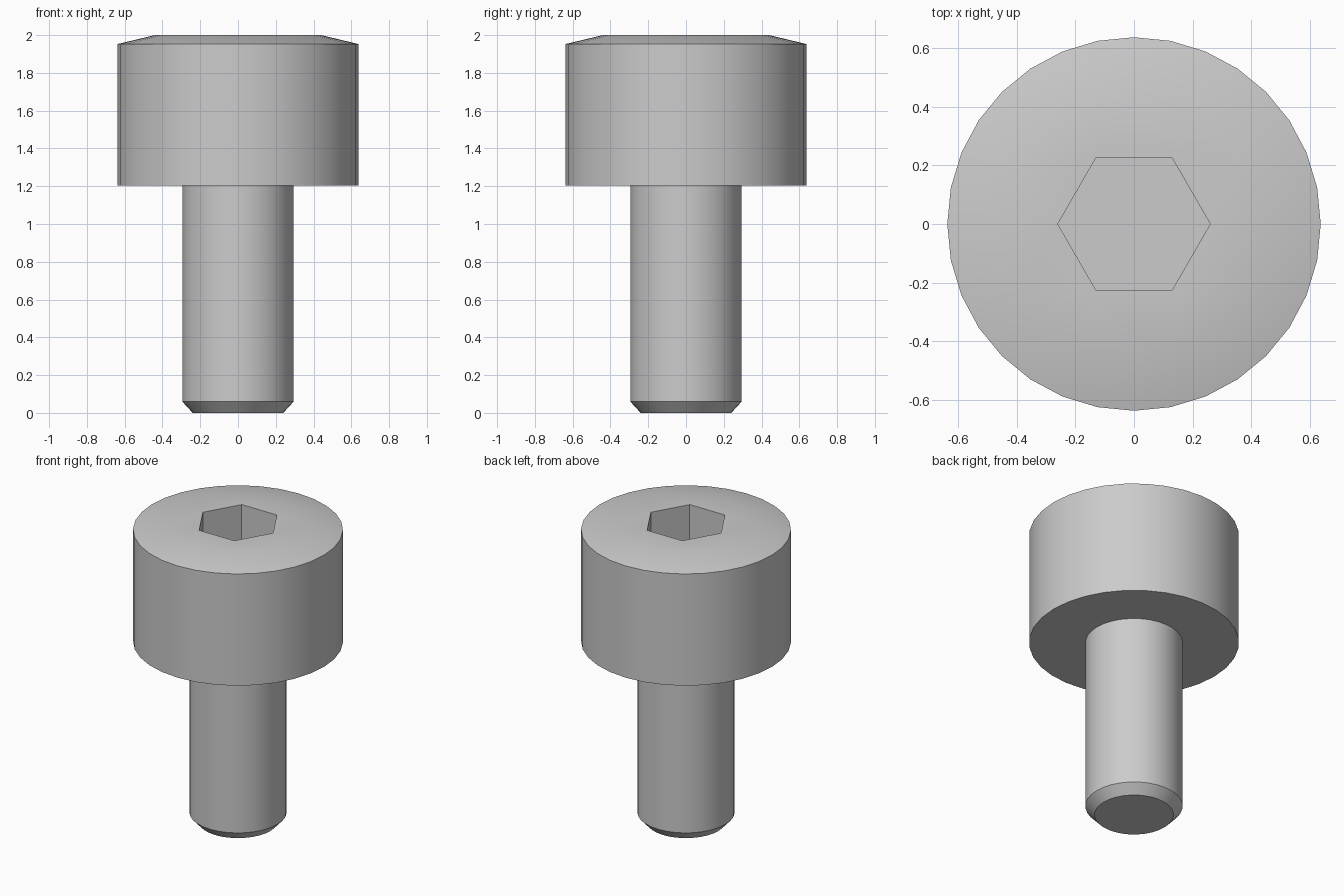
import bpy, bmesh, math

cube = bpy.data.objects.get("Cube")
if cube:
    bpy.data.objects.remove(cube, do_unlink=True)

SEGMENTS = 32

steel = bpy.data.materials.new("grey_steel")
steel.use_nodes = True
colour = (0.6, 0.6, 0.6, 1)
steel.diffuse_color = colour
steel.node_tree.nodes["Principled BSDF"].inputs["Base Color"].default_value = colour


def ring(bm, radius, z, sides=SEGMENTS):
    """Horizontal ring of vertices, the first one on +x."""
    return [bm.verts.new((radius * math.cos(math.tau * i / sides),
                          radius * math.sin(math.tau * i / sides), z))
            for i in range(sides)]


def loft(bm, lower, upper):
    """Quads between two rings with the same number of sides."""
    n = len(lower)
    for i in range(n):
        j = (i + 1) % n
        bm.faces.new((lower[i], lower[j], upper[j], upper[i]))


def lathe(bm, profile):
    """Stack rings along a (radius, z) profile and return them."""
    rings = [ring(bm, r, z) for r, z in profile]
    for lower, upper in zip(rings, rings[1:]):
        loft(bm, lower, upper)
    return rings


def finish(bm, name):
    mesh = bpy.data.meshes.new(name)
    bm.to_mesh(mesh)
    bm.free()
    mesh.materials.append(steel)
    obj = bpy.data.objects.new(name, mesh)
    bpy.context.collection.objects.link(obj)
    bpy.ops.object.select_all(action="DESELECT")
    obj.select_set(True)
    bpy.context.view_layer.objects.active = obj
    bpy.ops.object.shade_smooth_by_angle(angle=math.radians(30))


# Shank with chamfered tip
bm = bmesh.new()
shank = lathe(bm, [(0.24, 0), (0.295, 0.06), (0.295, 1.205)])
bm.faces.new(reversed(shank[0]))
finish(bm, "shank")

# Head: underside, wall and shallow cone around the flat top
bm = bmesh.new()
head = lathe(bm, [(0.295, 1.205), (0.637, 1.205), (0.637, 1.953), (0.44, 2)])

# Hexagonal socket sunk into the head
mouth = ring(bm, 0.26, 2, 6)
floor = ring(bm, 0.26, 1.6, 6)
loft(bm, mouth, floor)
bm.faces.new(floor)

# Flat top: each socket corner fans out to its nearest rim vertices
rim = head[-1]
nearest = [round(i * 6 / SEGMENTS) % 6 for i in range(SEGMENTS)]
for i in range(SEGMENTS):
    j = (i + 1) % SEGMENTS
    a, b = mouth[nearest[i]], mouth[nearest[j]]
    bm.faces.new((a, rim[i], rim[j]) if a is b else (a, rim[i], rim[j], b))
finish(bm, "socket_head")
